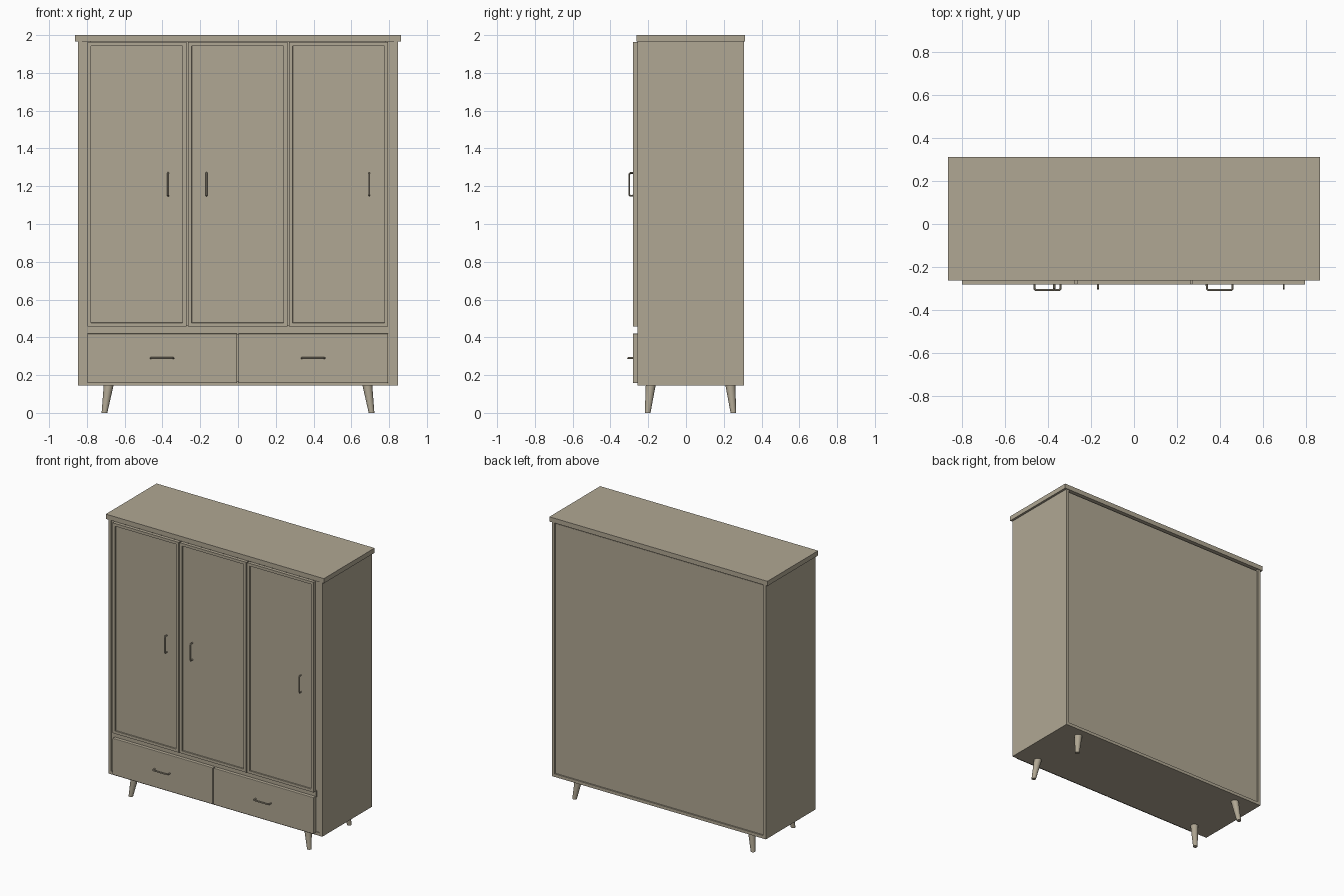
import bpy, bmesh
from mathutils import Vector

if "Cube" in bpy.data.objects:
    bpy.data.objects.remove(bpy.data.objects["Cube"], do_unlink=True)

wood = bpy.data.materials.new("beige wood")
wood.use_nodes = True
colour = (0.434, 0.386, 0.292, 1)
wood.diffuse_color = colour
wood.node_tree.nodes["Principled BSDF"].inputs["Base Color"].default_value = colour


def finish(name, bm):
    mesh = bpy.data.meshes.new(name)
    bm.to_mesh(mesh)
    bm.free()
    mesh.materials.append(wood)
    ob = bpy.data.objects.new(name, mesh)
    bpy.context.collection.objects.link(ob)
    return ob


def box_mesh(x, y, z):
    """Box from (low, high) ranges on each axis."""
    bm = bmesh.new()
    bmesh.ops.create_cube(bm, size=1)
    for v in bm.verts:
        v.co = [r[0] if c < 0 else r[1] for c, r in zip(v.co, (x, y, z))]
    return bm


def box(name, x, y, z, bevel=0):
    ob = finish(name, box_mesh(x, y, z))
    if bevel:
        mod = ob.modifiers.new("soft edge", "BEVEL")
        mod.width, mod.segments = bevel, 2
    return ob


def smooth(ob):
    bpy.ops.object.select_all(action="DESELECT")
    ob.select_set(True)
    bpy.context.view_layer.objects.active = ob
    bpy.ops.object.shade_smooth_by_angle()


# Carcass: sides, bottom, top board, recessed back and front frame
W, T = 0.848, 0.022
FRONT, BACK, LOW, HIGH = -0.257, 0.307, 0.145, 1.966
inner = (-W + T, W - T)
for side, s in (("right", -1), ("left", 1)):
    box(side + "_side", sorted((s * W, s * (W - T))), (FRONT, BACK), (LOW, HIGH))
    box(side + "_stile", sorted((s * (W - T), s * 0.78)), (FRONT + 0.006, -0.2), (LOW + T, HIGH))
box("bottom_panel", inner, (FRONT, BACK), (LOW, LOW + T))
box("top_board", (-0.864, 0.864), (-0.262, 0.312), (HIGH, 2))
box("back_panel", inner, (0.285, 0.297), (LOW + T, HIGH - 0.01))
box("middle_rail", (-0.8, 0.8), (FRONT, -0.2), (0.415, 0.462))
box("front_lining", inner, (-0.24, -0.22), (LOW + T, HIGH))

# Doors with a recessed centre panel
DOOR_FRONT = -0.281
doors = (("right", -0.798, -0.273), ("middle", -0.265, 0.262), ("left", 0.27, 0.795))
for name, x0, x1 in doors:
    bm = box_mesh((x0, x1), (DOOR_FRONT, FRONT), (0.457, 1.963))
    face = min(bm.faces, key=lambda f: f.calc_center_median().y)
    bmesh.ops.inset_region(bm, faces=[face], thickness=0.028)
    bmesh.ops.inset_region(bm, faces=[face], thickness=0.001, depth=-0.008)
    finish(name + "_door", bm)

# Drawers
for name, x0, x1 in (("right", -0.798, -0.004), ("left", 0.002, 0.795)):
    box(name + "_drawer", (x0, x1), (DOOR_FRONT, -0.22), (0.158, 0.42), 0.004)


def handle(name, centre, axis, radius, reach):
    """Bent rod standing off the front, running along the axis."""
    half, bend = 0.06, 0.006
    side = [(half, 0.004), (half, bend - reach), (half - bend, -reach)]
    profile = side + [(-a, b) for a, b in reversed(side)]
    curve = bpy.data.curves.new(name, "CURVE")
    curve.dimensions = "3D"
    curve.bevel_depth, curve.bevel_resolution = radius, 2
    curve.use_fill_caps = True
    curve.materials.append(wood)
    spline = curve.splines.new("POLY")
    spline.points.add(len(profile) - 1)
    for p, (along, out) in zip(spline.points, profile):
        p.co = (*(Vector(centre) + Vector(axis) * along + Vector((0, out, 0))), 1)
    ob = bpy.data.objects.new(name, curve)
    bpy.context.collection.objects.link(ob)
    bpy.ops.object.select_all(action="DESELECT")
    ob.select_set(True)
    bpy.context.view_layer.objects.active = ob
    bpy.ops.object.convert(target="MESH")
    smooth(ob)


for name, x, r in (("right", -0.37, 0.005), ("middle", -0.167, 0.005), ("left", 0.695, 0.004)):
    handle(name + "_door_handle", (x, DOOR_FRONT, 1.21), (0, 0, 1), r, 0.02)
for name, x in (("right", -0.402), ("left", 0.398)):
    handle(name + "_drawer_handle", (x, DOOR_FRONT, 0.29), (1, 0, 0), 0.005, 0.026)

# Splayed, tapered round legs
for side, s in (("right", -1), ("left", 1)):
    for end, y, d in (("front", -0.187, -1), ("back", 0.235, 1)):
        bm = bmesh.new()
        bmesh.ops.create_cone(bm, cap_ends=True, segments=24, radius1=0.015,
                              radius2=0.026, depth=LOW)
        for v in bm.verts:
            splay = 1 if v.co.z < 0 else 0
            v.co += Vector((s * (0.685 + 0.022 * splay), y + d * 0.016 * splay, LOW / 2))
        smooth(finish(f"{end}_{side}_leg", bm))
